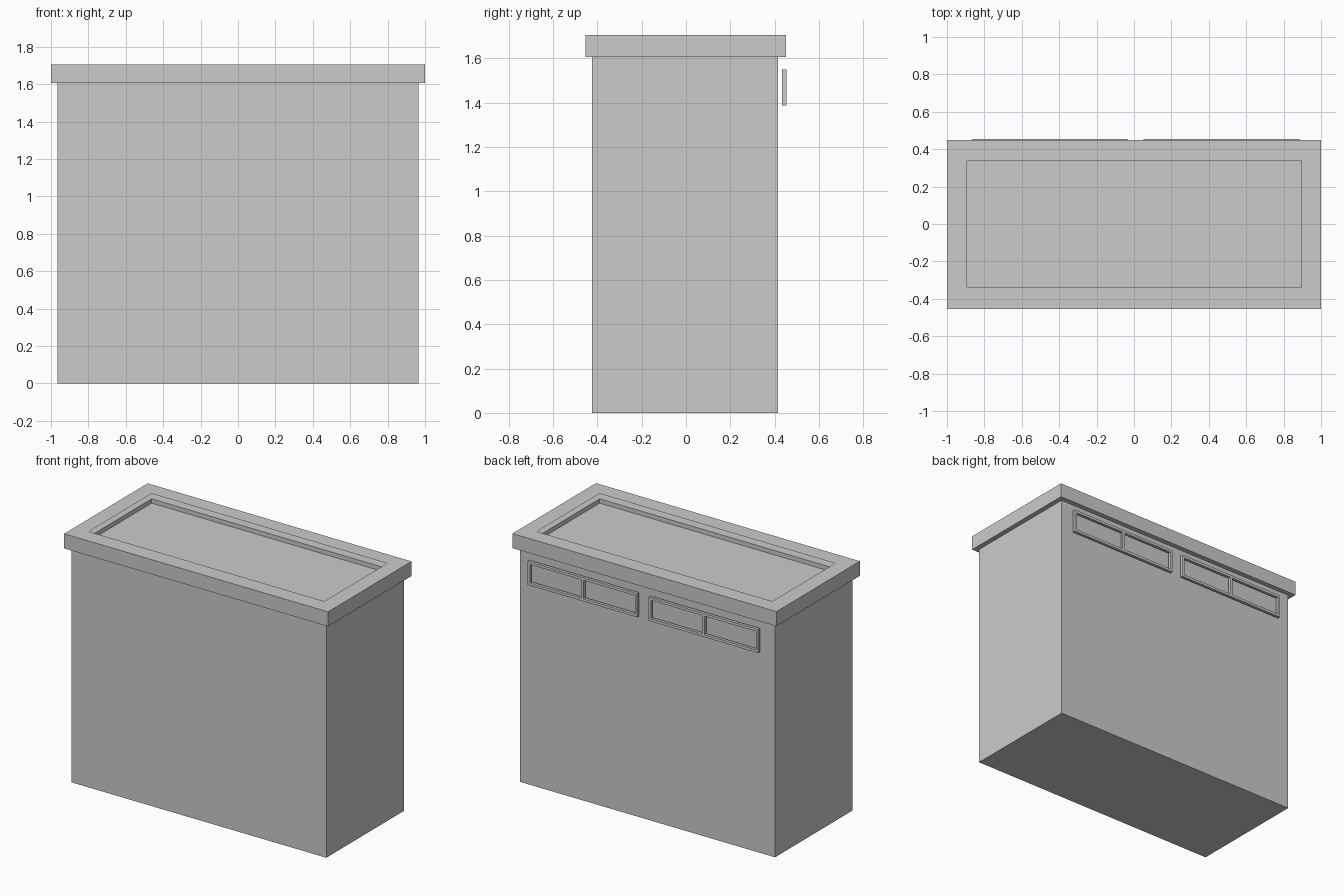
import bpy, bmesh

cube = bpy.data.objects.get("Cube")
if cube:
    bpy.data.objects.remove(cube, do_unlink=True)

grey = bpy.data.materials.new("light_grey")
grey.use_nodes = True
colour = (0.6, 0.6, 0.6, 1)
grey.diffuse_color = colour
grey.node_tree.nodes["Principled BSDF"].inputs["Base Color"].default_value = colour


def finish(name, bm):
    bmesh.ops.recalc_face_normals(bm, faces=bm.faces)
    mesh = bpy.data.meshes.new(name)
    bm.to_mesh(mesh)
    bm.free()
    mesh.materials.append(grey)
    obj = bpy.data.objects.new(name, mesh)
    bpy.context.collection.objects.link(obj)
    return obj


def stacked_rectangles(name, sections, closed_ends):
    """Join rectangles given as (half width, half depth, centre y, height)."""
    bm = bmesh.new()
    loops = [[bm.verts.new((sx * hx, cy + sy * hy, z))
              for sx, sy in ((-1, -1), (1, -1), (1, 1), (-1, 1))]
             for hx, hy, cy, z in sections]
    for a, b in zip(loops, loops[1:]):
        for i in range(4):
            j = (i + 1) % 4
            bm.faces.new((a[i], a[j], b[j], b[i]))
    if closed_ends:
        bm.faces.new(loops[0])
        bm.faces.new(loops[-1])
    return finish(name, bm)


def window_frame(name, left, right, low, high, bar, back, front):
    """Two open panes bordered by one continuous frame."""
    mid = (left + right) / 2
    xs = (left, left + bar, mid - bar / 2, mid + bar / 2, right - bar, right)
    zs = (low, low + bar, high - bar, high)
    bm = bmesh.new()
    grid = [[bm.verts.new((x, back, z)) for x in xs] for z in zs]
    for r in range(3):
        for c in range(5):
            if r != 1 or c % 2 == 0:
                bm.faces.new((grid[r][c], grid[r][c + 1],
                              grid[r + 1][c + 1], grid[r + 1][c]))
    ring = bmesh.ops.extrude_face_region(bm, geom=bm.faces[:], use_keep_orig=True)
    moved = [v for v in ring["geom"] if isinstance(v, bmesh.types.BMVert)]
    bmesh.ops.translate(bm, verts=moved, vec=(0, front - back, 0))
    return finish(name, bm)


# Main box with a shallow recessed top
stacked_rectangles("body", [
    (0.966, 0.42, -0.004, 0), (0.966, 0.42, -0.004, 1.67),
    (0.892, 0.34, 0, 1.67), (0.892, 0.34, 0, 1.64)], True)

# Overhanging hollow rim around the top
stacked_rectangles("top_rim", [
    (0.966, 0.42, -0.004, 1.605), (1, 0.452, -0.002, 1.605),
    (1, 0.452, -0.002, 1.705), (0.892, 0.34, 0, 1.705)], False)

# Pair of window frames standing just off the back wall
for side, left in (("right", -0.865), ("left", 0.052)):
    window_frame(side + "_window_frame", left, left + 0.832,
                 1.386, 1.548, 0.018, 0.434, 0.454)
